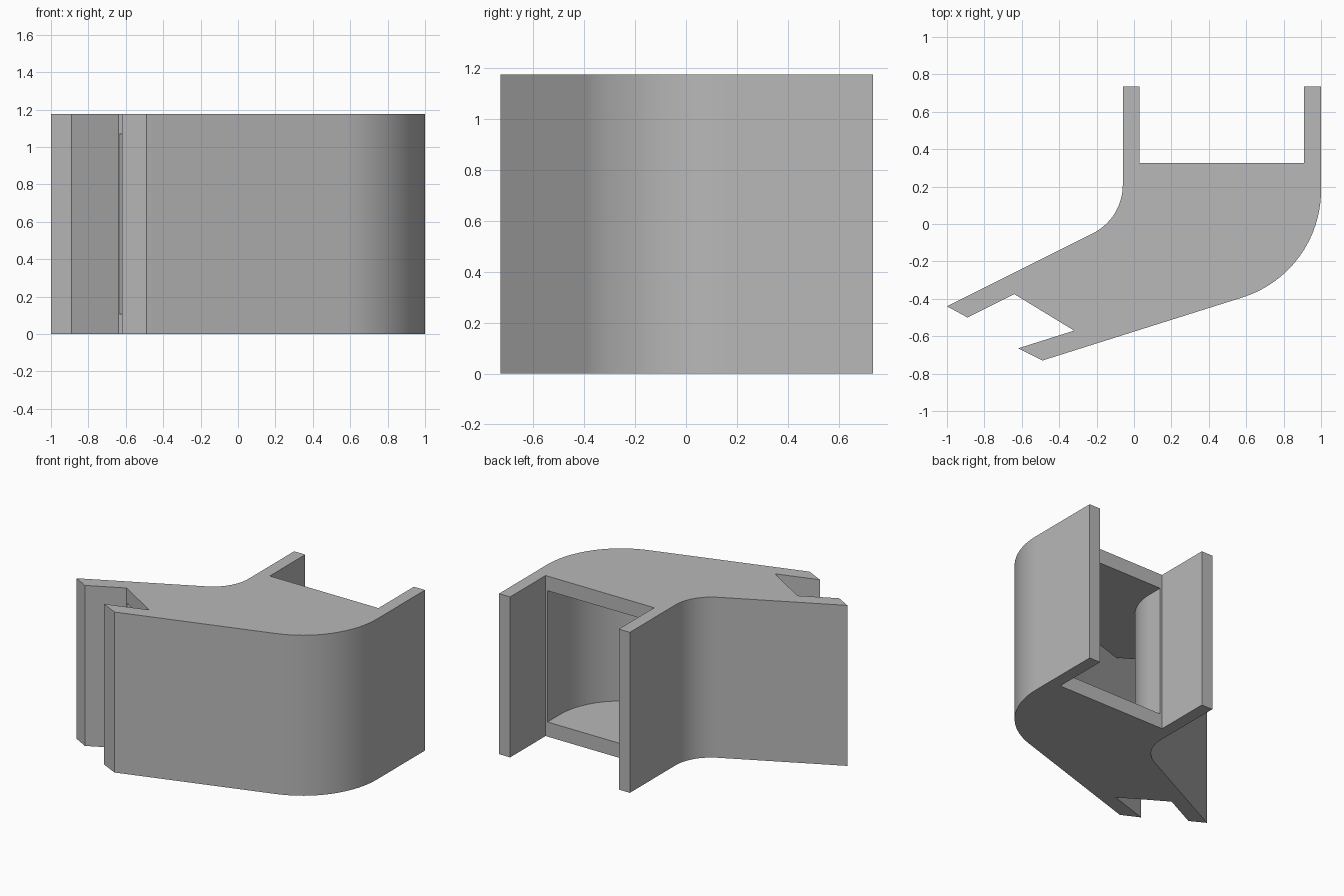
import bpy, bmesh, math
from mathutils import Vector

cube = bpy.data.objects.get("Cube")
if cube:
    bpy.data.objects.remove(cube, do_unlink=True)

HEIGHT, SLAB, WALL = 1.175, 0.107, 0.106

grey = bpy.data.materials.new("plain grey")
grey.use_nodes = True
COLOUR = (0.48, 0.48, 0.48, 1)
grey.diffuse_color = COLOUR
grey.node_tree.nodes["Principled BSDF"].inputs["Base Color"].default_value = COLOUR


def bend(start, corner, end, radius, inset=0.0, steps=20):
    """Left-turning path with a rounded corner, shifted left by inset."""
    start, corner, end = Vector(start), Vector(corner), Vector(end)
    u, v = (corner - start).normalized(), (end - corner).normalized()
    nu, nv = Vector((-u.y, u.x)), Vector((-v.y, v.x))
    corner = corner + (nu + nv) * inset / (1 + nu.dot(nv))
    radius -= inset
    turn = math.acos(u.dot(v))
    centre = corner - u * radius * math.tan(turn / 2) + nu * radius
    arc = [centre + radius * (u * math.sin(turn * i / steps) - nu * math.cos(turn * i / steps))
           for i in range(steps + 1)]
    return [start + nu * inset] + arc + [end + nv * inset]


def prism(name, points, bottom, top):
    """Extrude a flat outline upwards."""
    bm = bmesh.new()
    face = bm.faces.new([bm.verts.new((p[0], p[1], bottom)) for p in points])
    new = bmesh.ops.extrude_face_region(bm, geom=[face])["geom"]
    bmesh.ops.translate(bm, vec=(0, 0, top - bottom),
                        verts=[g for g in new if isinstance(g, bmesh.types.BMVert)])
    bmesh.ops.recalc_face_normals(bm, faces=bm.faces)
    mesh = bpy.data.meshes.new(name)
    bm.to_mesh(mesh)
    bm.free()
    mesh.materials.append(grey)
    obj = bpy.data.objects.new(name, mesh)
    bpy.context.collection.objects.link(obj)
    return obj


def outer_side(inset=0.0):
    return bend((-0.49, -0.73), (1, -0.26), (1, 0.735), 0.6, inset)


def inner_side(inset=0.0):
    return bend((-1, -0.44), (-0.06, 0.03), (-0.06, 0.735), 0.29, -inset)


# Solid body with side flanges around a notch at each end
back_notch = [(0.91, 0.735), (0.91, 0.325), (0.03, 0.325), (0.03, 0.735)]
front_notch = [(-0.89, -0.5), (-0.64, -0.375), (-0.32, -0.57), (-0.62, -0.665)]
duct = prism("curved_duct", outer_side() + back_notch + inner_side()[::-1] + front_notch,
             0, HEIGHT)

# Hollow passage running through both ends
passage = prism("passage_cutter", outer_side(WALL) + inner_side(WALL)[::-1],
                SLAB, HEIGHT - SLAB)
passage.hide_render = True

cut = duct.modifiers.new("passage", "BOOLEAN")
cut.operation = "DIFFERENCE"
cut.solver = "EXACT"
cut.object = passage

bpy.ops.object.select_all(action="DESELECT")
duct.select_set(True)
bpy.context.view_layer.objects.active = duct
bpy.ops.object.modifier_apply(modifier=cut.name)
bpy.data.objects.remove(passage, do_unlink=True)
bpy.ops.object.shade_smooth_by_angle(angle=math.radians(25))
